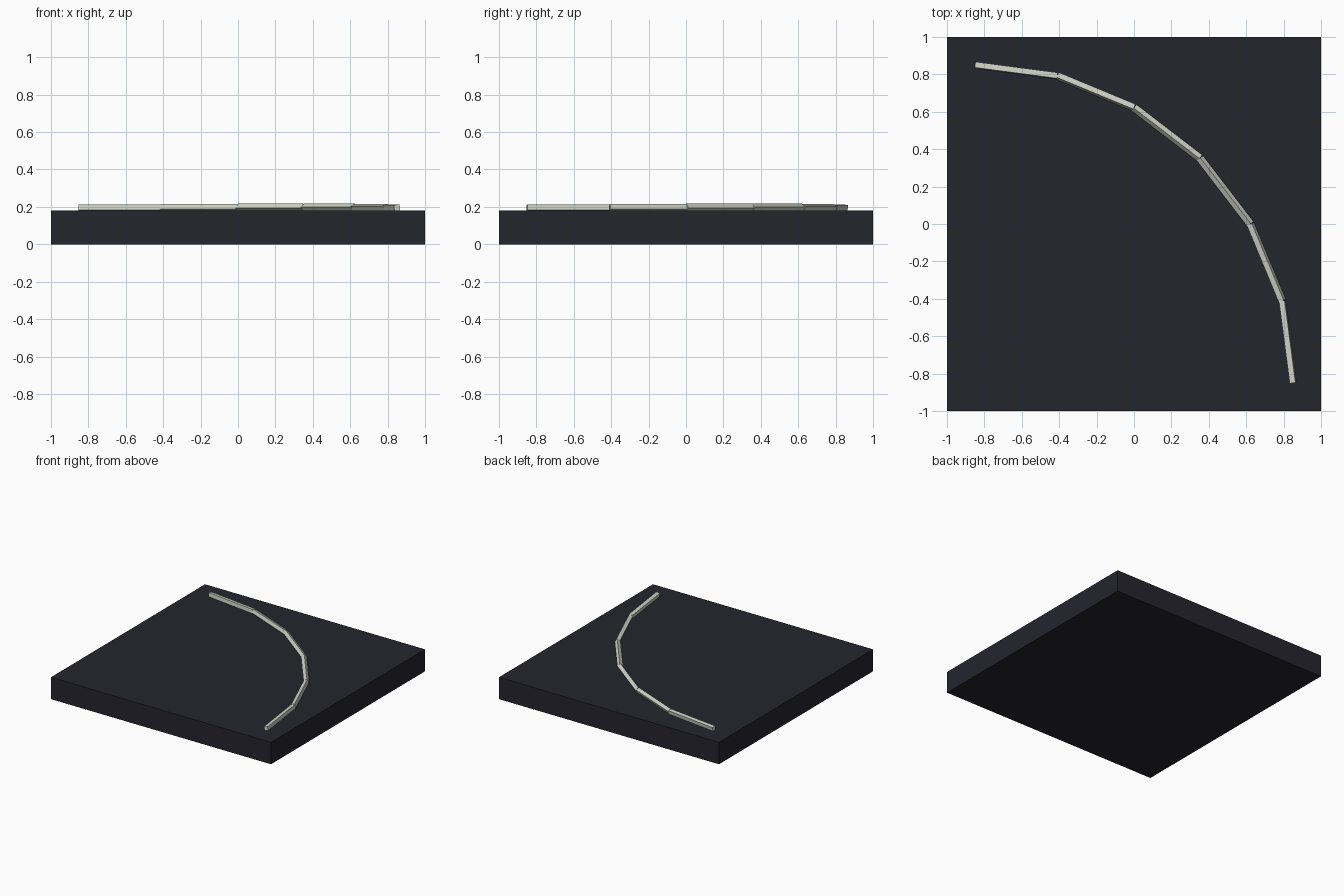
import bpy, math
from mathutils import Vector

if "Cube" in bpy.data.objects:
    bpy.data.objects.remove(bpy.data.objects["Cube"])


def material(name, rgb):
    m = bpy.data.materials.new(name)
    m.diffuse_color = (*rgb, 1)
    m.use_nodes = True
    m.node_tree.nodes["Principled BSDF"].inputs["Base Color"].default_value = m.diffuse_color
    return m


dark = material("dark slate", (0.018, 0.018, 0.027))
pale = material("pale grey", (0.62, 0.63, 0.55))


def box(name, loc, size, mat, rot=None):
    bpy.ops.mesh.primitive_cube_add(size=1, location=loc)
    ob = bpy.context.object
    ob.name = name
    ob.scale = size
    if rot:
        ob.rotation_mode = 'QUATERNION'
        ob.rotation_quaternion = rot
    ob.data.materials.append(mat)
    return ob


# Square base tile
box("base_tile", (0, 0, 0.09), (2, 2, 0.18), dark)

# Quarter-circle line, made of six square bars that roll with their heading
RADIUS, CENTRE, HEIGHT, WIDTH, COUNT = 1.7, -0.85, 0.196, 0.031, 6
points = []
for i in range(COUNT + 1):
    a = math.radians(90) * i / COUNT
    points.append(Vector((CENTRE + RADIUS * math.cos(a),
                          CENTRE + RADIUS * math.sin(a), HEIGHT)))

for i, (p, q) in enumerate(zip(points, points[1:])):
    d = q - p
    turn = Vector((0, 0, 1)).rotation_difference(d)
    box(f"curve_bar_{i + 1}", (p + q) / 2, (WIDTH, WIDTH, d.length), pale, turn)
